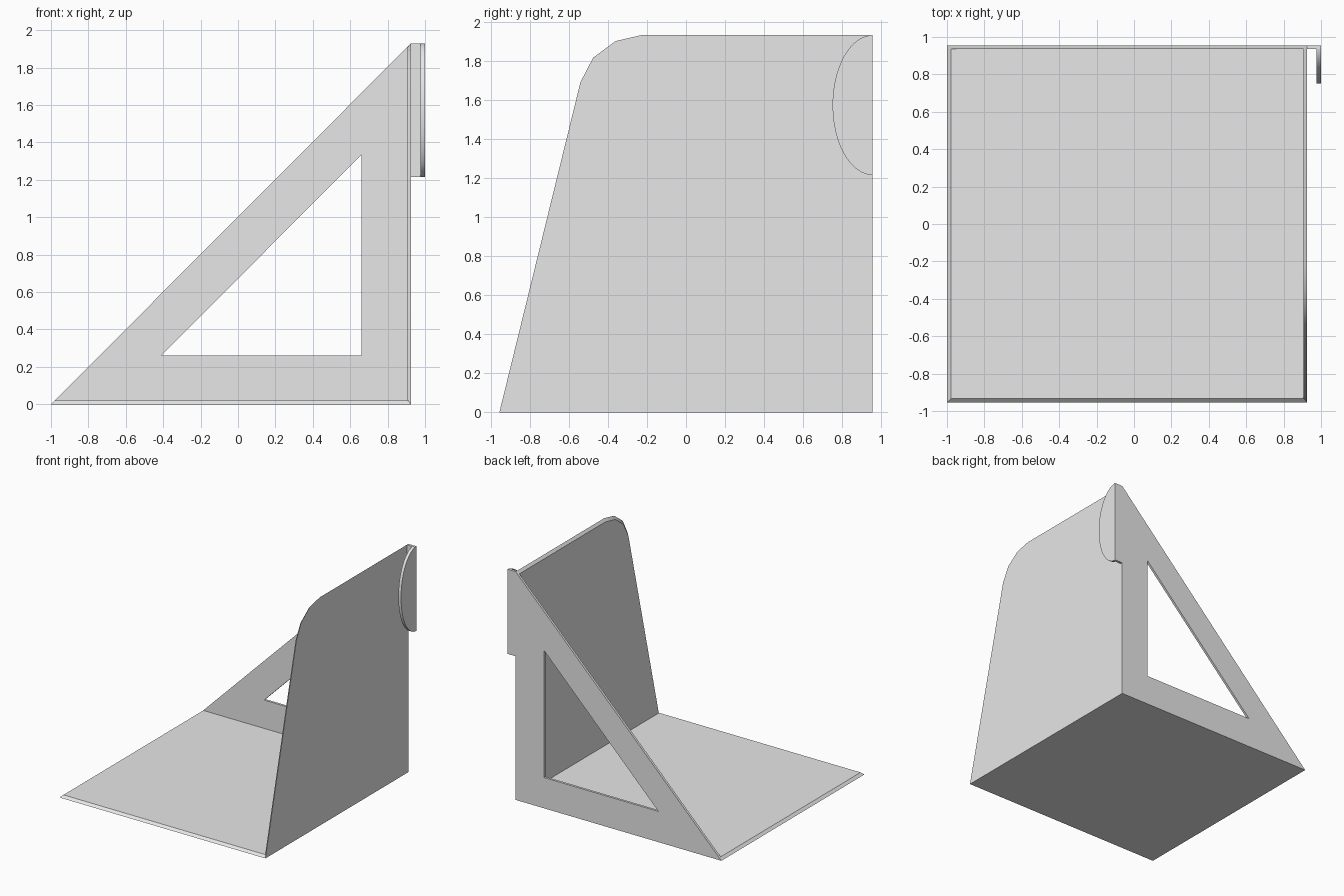
import bpy
import bmesh
import math

cube = bpy.data.objects.get("Cube")
if cube:
    bpy.data.objects.remove(cube, do_unlink=True)

grey = bpy.data.materials.new("light_grey")
grey.use_nodes = True
colour = (0.8, 0.8, 0.8, 1)
grey.diffuse_color = colour
grey.node_tree.nodes["Principled BSDF"].inputs["Base Color"].default_value = colour

RIGHT, BACK, TOP = 0.925, 0.955, 1.93
FRONT, LEFT = -0.955, -1.0
T = 0.02        # plate thickness
SLANT = 0.989   # shrink of the inner outline, giving slanted free edges


def loft(name, ring_a, ring_b, hole_a=None, hole_b=None):
    """Solid between two matching outlines, with an optional matching hole."""
    bm = bmesh.new()
    a, b = ([bm.verts.new(p) for p in r] for r in (ring_a, ring_b))
    n = len(a)

    def band(p, q):
        for i in range(n):
            j = (i + 1) % n
            bm.faces.new((p[i], p[j], q[j], q[i]))

    band(a, b)
    if hole_a:
        ha, hb = ([bm.verts.new(p) for p in r] for r in (hole_a, hole_b))
        band(a, ha)
        band(b, hb)
        band(ha, hb)
    else:
        bm.faces.new(a)
        bm.faces.new(b)
    bmesh.ops.recalc_face_normals(bm, faces=bm.faces)
    mesh = bpy.data.meshes.new(name)
    bm.to_mesh(mesh)
    bm.free()
    mesh.materials.append(grey)
    obj = bpy.data.objects.new(name, mesh)
    bpy.context.collection.objects.link(obj)
    bpy.ops.object.select_all(action="DESELECT")
    obj.select_set(True)
    bpy.context.view_layer.objects.active = obj
    bpy.ops.object.shade_smooth_by_angle(angle=math.radians(30))
    return obj


def shrink(p, pivot):
    return pivot + (p - pivot) * SLANT


# Base plate, slanted on its two free edges
base = [(LEFT, FRONT), (RIGHT, FRONT), (RIGHT, BACK), (LEFT, BACK)]
loft("base_plate",
     [(x, y, 0) for x, y in base],
     [(shrink(x, RIGHT), shrink(y, BACK), T) for x, y in base])

# Upright side plate with a rounded top corner
side = [(FRONT, 0), (-0.54, 1.69), (-0.475, 1.815), (-0.36, 1.9),
        (-0.23, TOP), (BACK, TOP), (BACK, 0)]
loft("side_plate",
     [(RIGHT, y, z) for y, z in side],
     [(RIGHT - T, shrink(y, BACK), shrink(z, 0)) for y, z in side])

# Triangular back brace with a triangular opening
outer = [(LEFT, 0), (RIGHT, 0), (RIGHT, TOP)]
inner = [(-0.41, 0.26), (0.66, 0.26), (0.66, 1.335)]
loft("back_brace",
     *[[(x, y, z) for x, z in ring]
       for ring in (outer, inner) for y in (BACK - T, BACK)])

# Clip tab reaching outward from the back corner
CLIP_LOW = 1.215
tab = [(RIGHT, CLIP_LOW), (1, CLIP_LOW), (1, TOP), (RIGHT, TOP)]
loft("clip_tab",
     [(x, BACK - T, z) for x, z in tab],
     [(x, BACK, z) for x, z in tab])

# Half-oval clip tongue facing the side plate
mid, half, depth = (TOP + CLIP_LOW) / 2, (TOP - CLIP_LOW) / 2, 0.205
angles = [math.pi * i / 40 for i in range(41)]
tongue = [(BACK - depth * math.sin(t), mid + half * math.cos(t)) for t in angles]
loft("clip_tongue",
     [(0.975, y, z) for y, z in tongue],
     [(1, y, z) for y, z in tongue])
